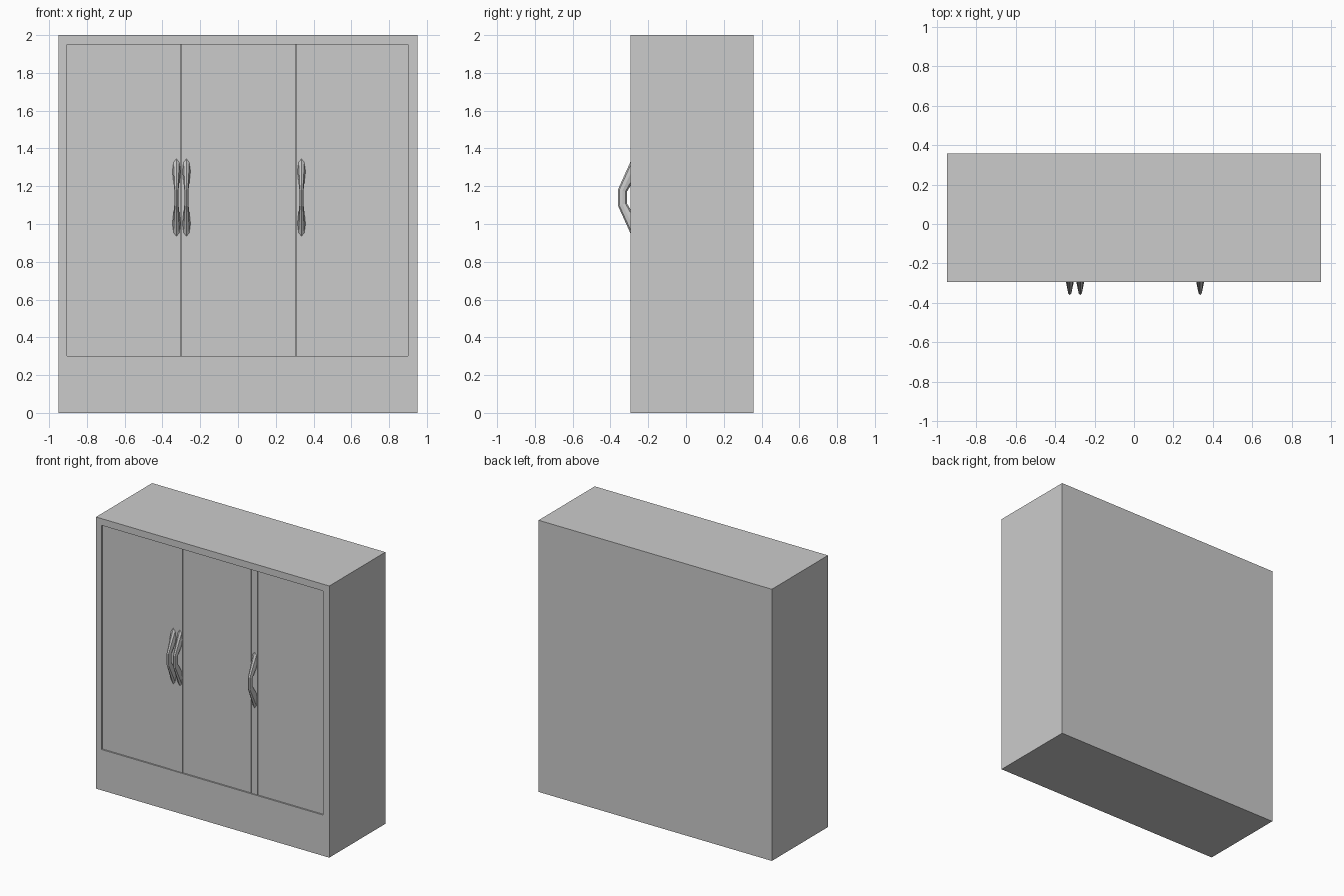
import bpy, bmesh, math

if "Cube" in bpy.data.objects:
    bpy.data.objects.remove(bpy.data.objects["Cube"])


def material(name, v):
    m = bpy.data.materials.new(name)
    m.diffuse_color = (v, v, v, 1)
    m.use_nodes = True
    m.node_tree.nodes["Principled BSDF"].inputs["Base Color"].default_value = m.diffuse_color
    return m


FRAME = material("frame_grey", 0.55)
PANEL = material("panel_light", 0.8)


def add_object(name, bm, mat):
    bmesh.ops.recalc_face_normals(bm, faces=bm.faces)
    me = bpy.data.meshes.new(name)
    bm.to_mesh(me)
    bm.free()
    ob = bpy.data.objects.new(name, me)
    me.materials.append(mat)
    bpy.context.collection.objects.link(ob)
    return ob


def box(name, x, y, z, mat):
    bm = bmesh.new()
    bmesh.ops.create_cube(bm, size=1)
    for v in bm.verts:
        for i, (a, b) in enumerate((x, y, z)):
            v.co[i] = a if v.co[i] < 0 else b
    return add_object(name, bm, mat)


# Handle: octagonal bar swept from door out to the grip and back
def handle(name, x, n=8):
    zc, base_y = 1.14, -0.284
    # centre y, centre z offset, half width, half size in y, half size in z
    stations = [(base_y, 0.145, 0.022, 0.0, 0.067),
                (-0.3365, 0.037, 0.011, 0.0235, 0.006),
                (-0.3365, -0.037, 0.011, 0.0235, -0.006),
                (base_y, -0.145, 0.022, 0.0, -0.067)]
    bm = bmesh.new()
    rings = []
    for y, z, w, hy, hz in stations:
        ring = []
        for i in range(n):
            a = 2 * math.pi * i / n
            c, s = math.cos(a), math.sin(a)
            ring.append(bm.verts.new((x + w * s, y - hy * c, zc + z + hz * c)))
        rings.append(ring)
    for r0, r1 in zip(rings, rings[1:]):
        for i in range(n):
            j = (i + 1) % n
            bm.faces.new((r0[i], r0[j], r1[j], r1[i]))
    bm.faces.new(rings[0])
    bm.faces.new(rings[-1])
    return add_object(name, bm, FRAME)


# Carcass with a shallow rectangular recess in the front
LEFT, RIGHT, LOW, HIGH = -0.905, 0.90, 0.30, 1.95
carcass = box("carcass", (-0.95, 0.95), (-0.295, 0.358), (0, 2), FRAME)
cutter = box("recess_cutter", (LEFT, RIGHT), (-0.4, -0.265), (LOW, HIGH), FRAME)
cutter.hide_render = True
cutter.hide_set(True)
mod = carcass.modifiers.new("recess", 'BOOLEAN')
mod.operation = 'DIFFERENCE'
mod.object = cutter
mod.solver = 'EXACT'
bpy.context.view_layer.objects.active = carcass
bpy.ops.object.modifier_apply(modifier="recess")
bpy.data.objects.remove(cutter)

# Doors: (name, panel x range, handle stile x range)
doors = [("left", (LEFT, -0.35), (-0.35, -0.301)),
         ("middle", (-0.25, 0.306), (-0.299, -0.25)),
         ("right", (0.36, RIGHT), (0.311, 0.36))]
for name, panel, stile in doors:
    box(name + "_door_panel", panel, (-0.284, -0.265), (LOW, HIGH), PANEL)
    box(name + "_door_stile", stile, (-0.287, -0.265), (LOW, HIGH), FRAME)
    handle(name + "_door_handle", {"left": -0.326, "middle": -0.273, "right": 0.336}[name])
